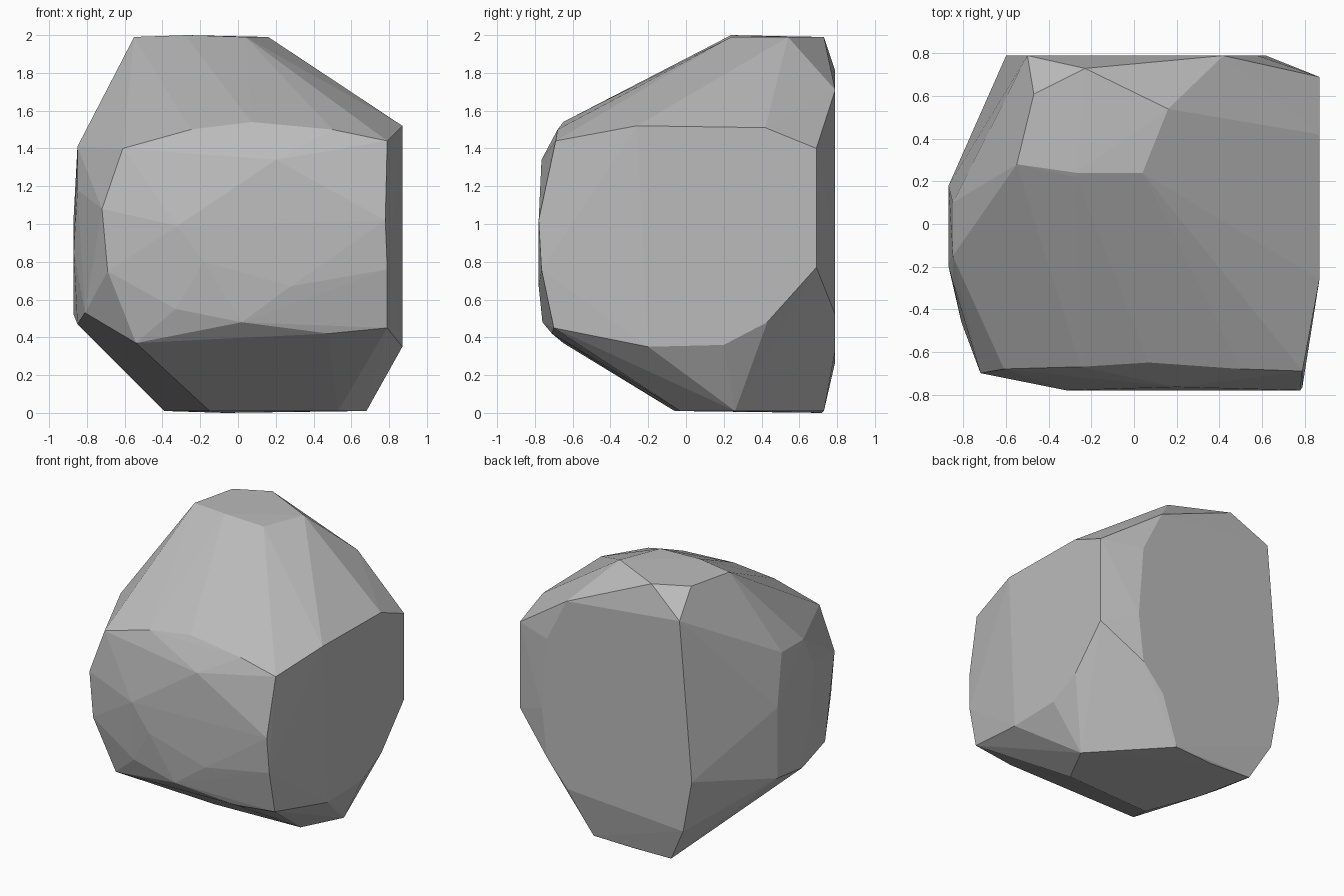
import bpy
import bmesh

# Remove the default cube only
default_cube = bpy.data.objects.get("Cube")
if default_cube:
    bpy.data.objects.remove(default_cube, do_unlink=True)


def make_material(name, grey):
    """Create a plain matte grey material."""
    material = bpy.data.materials.new(name)
    material.use_nodes = True
    colour = (grey, grey, grey, 1)
    material.diffuse_color = colour
    shader = material.node_tree.nodes["Principled BSDF"]
    shader.inputs["Base Color"].default_value = colour
    shader.inputs["Roughness"].default_value = 1
    return material


def on_plane(axis, level, outline):
    """Place a flat facet outline on the plane where the given axis equals level."""
    placed = []
    for pair in outline:
        point = list(pair)
        point.insert("xyz".index(axis), level)
        placed.append(tuple(point))
    return placed


def build_hull(name, corners, material):
    """Wrap the facet corners in one convex, flat shaded solid."""
    bm = bmesh.new()
    for corner in corners:
        bm.verts.new(corner)
    result = bmesh.ops.convex_hull(bm, input=bm.verts[:])
    leftovers = set(result["geom_interior"]) | set(result["geom_unused"])
    loose = [item for item in leftovers if isinstance(item, bmesh.types.BMVert)]
    bmesh.ops.delete(bm, geom=loose, context="VERTS")
    bmesh.ops.recalc_face_normals(bm, faces=bm.faces[:])

    mesh = bpy.data.meshes.new(name)
    bm.to_mesh(mesh)
    bm.free()
    mesh.materials.append(material)
    mesh.shade_flat()
    rock = bpy.data.objects.new(name, mesh)
    bpy.context.collection.objects.link(rock)
    return rock


# Ground facet, seen as x and y
base = on_plane("z", .01, [
    (.68, .26), (.53, -.03), (-.15, -.06), (-.3, .33),
    (-.39, .73), (.24, .73)])
base.append((-.07, .72, 0))

# Small plateau on top, seen as x and y
crown = on_plane("z", 1.99, [
    (-.47, .61), (-.55, .28), (-.27, .22),
    (.04, .24), (.16, .54), (-.23, .73)])
crown.append((-.27, .24, 2))

# Large flat side wall, seen as y and z
side_wall = on_plane("x", .87, [
    (-.26, 1.52), (.42, 1.51), (.69, 1.4), (.69, .77),
    (.43, .48), (.2, .36), (-.2, .35)])

# Large flat back wall, seen as x and z
back_wall = on_plane("y", .79, [
    (-.5, 1.81), (.42, 1.71), (.58, 1.39), (.62, .87), (.58, .52),
    (.41, .33), (-.53, .27), (-.6, .65)])

# Rounded side opposite the flat wall, where x varies a little
bulging_side = on_plane("x", -.87, [(.18, 1.04), (.18, .52), (-.2, .85)])
bulging_side += on_plane("x", -.85, [(.1, 1.41), (-.15, 1.41), (-.14, .47)])
bulging_side += [(-.81, -.46, .53), (-.85, -.27, 1.18)]

# Brow along the upper front and its lower rim
brow = [(-.61, -.68, 1.4), (-.25, -.67, 1.5), (.07, -.65, 1.54),
        (.5, -.68, 1.5), (.79, -.69, 1.44)]
chin = [(-.54, -.65, .37), (.02, -.76, .48),
        (.48, -.71, .42), (.79, -.7, .45)]

# Slightly swollen front face between brow and chin
front_swell = on_plane("y", -.78, [
    (-.32, .99), (-.18, .8), (.2, 1), (.28, .67), (.78, 1.02)])
front_swell += on_plane("y", -.765, [(.2, 1.34), (.79, .76)])
front_swell += on_plane("y", -.7, [(-.72, 1.08), (-.69, .75)])
front_swell.append((-.33, -.74, .55))

# Assemble the boulder from all its facets
stone = make_material("stone_grey", .5)
build_hull(
    "boulder",
    base + crown + side_wall + back_wall
    + bulging_side + brow + chin + front_swell,
    stone,
)
